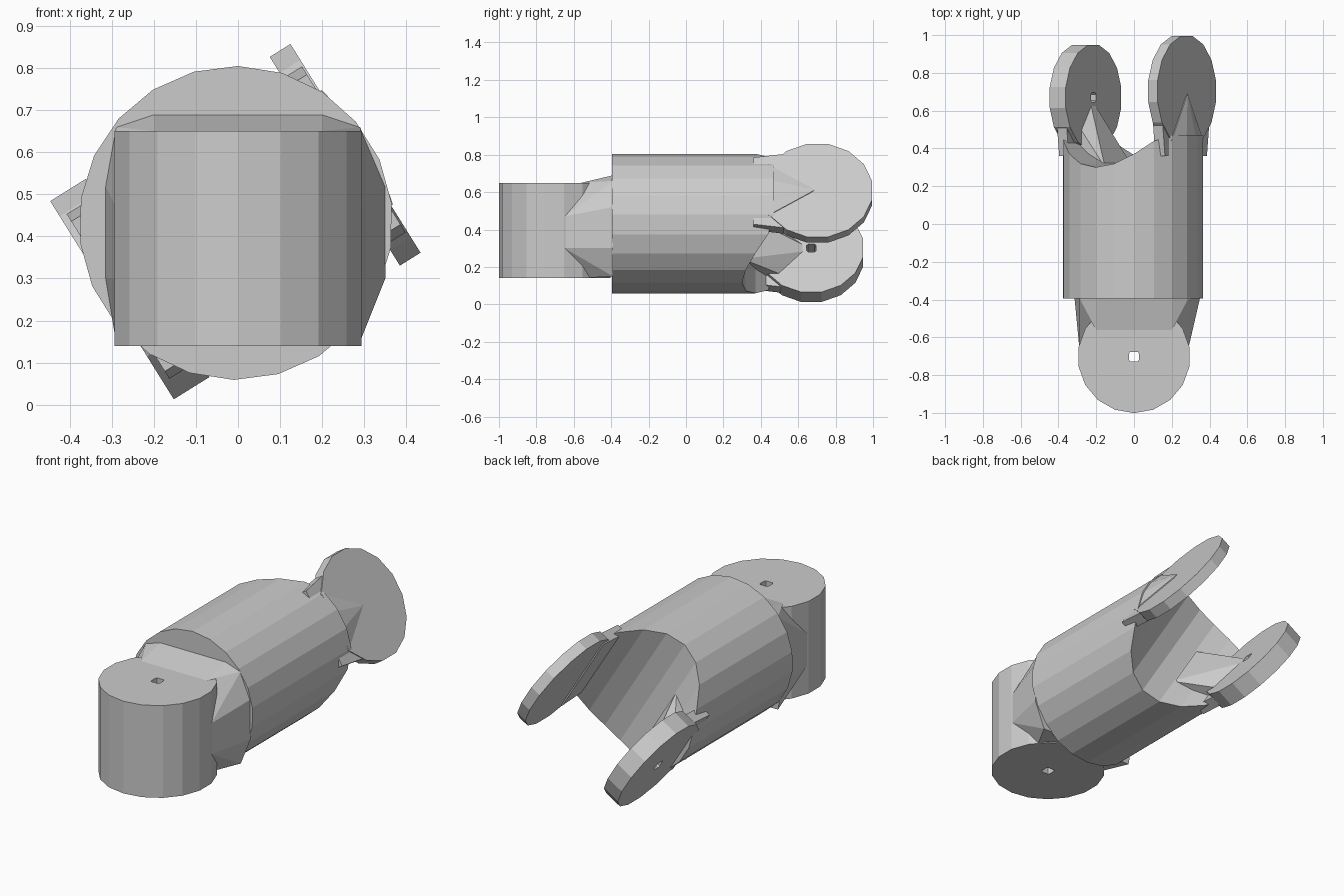
import bpy, bmesh, math
from mathutils import Vector

if "Cube" in bpy.data.objects:
    bpy.data.objects.remove(bpy.data.objects["Cube"])

grey = bpy.data.materials.new("light_grey")
grey.use_nodes = True
colour = (0.6, 0.6, 0.6, 1)
grey.diffuse_color = colour
grey.node_tree.nodes["Principled BSDF"].inputs["Base Color"].default_value = colour

# Tilted fork frame: pin axis, lug direction and centre of the body
PIN = Vector((0.85, 0, 0.53)).normalized()
SIDE = Vector((PIN.z, 0, -PIN.x))
BACK = Vector((0, 1, 0))
CENTRE = Vector((-0.005, 0, 0.432))


def fork(n, y, t):
    return CENTRE + PIN * n + BACK * y + SIDE * t


def finish(name, bm):
    bmesh.ops.recalc_face_normals(bm, faces=bm.faces)
    mesh = bpy.data.meshes.new(name)
    bm.to_mesh(mesh)
    bm.free()
    mesh.materials.append(grey)
    obj = bpy.data.objects.new(name, mesh)
    bpy.context.collection.objects.link(obj)
    return obj


def hull(name, points):
    bm = bmesh.new()
    for p in points:
        bm.verts.new(p)
    res = bmesh.ops.convex_hull(bm, input=bm.verts)
    loose = [v for v in bm.verts if not v.link_faces]
    bmesh.ops.delete(bm, geom=loose, context="VERTS")
    return finish(name, bm)


def disc(name, start, end, u, v, radius, sides, hole=0):
    """Faceted drum between two points, optionally with a square through hole."""
    bm = bmesh.new()
    angles = [2 * math.pi * (i + 0.5) / sides for i in range(sides)]

    def ring(c, square):
        out = []
        for a in angles:
            x, y = math.cos(a), math.sin(a)
            r = hole / max(abs(x), abs(y)) if square else radius
            out.append(bm.verts.new(c + u * x * r + v * y * r))
        return out

    rings = [ring(start, False), ring(end, False)]
    if hole:
        rings += [ring(end, True), ring(start, True)]
    else:
        for r in rings:
            bm.faces.new(r)
    pairs = list(zip(rings, rings[1:]))
    if hole:
        pairs.append((rings[-1], rings[0]))
    for a, b in pairs:
        for i in range(sides):
            j = (i + 1) % sides
            bm.faces.new((a[i], a[j], b[j], b[i]))
    return finish(name, bm)


# Main barrel, its rear end scooped into a channel between the lugs
def scoop(n):
    return 0.3 + 1.75 * n * n


bm = bmesh.new()
SIDES, R = 22, 0.373
front, rear = [], []
for i in range(SIDES):
    a = 2 * math.pi * (i + 0.5) / SIDES
    n, t = R * math.cos(a), R * math.sin(a)
    front.append(bm.verts.new(fork(n, -0.395, t)))
    rear.append(bm.verts.new(fork(n, min(scoop(n), 0.47), t)))
bm.faces.new(front)
for i in range(SIDES):
    j = (i + 1) % SIDES
    bm.faces.new((front[i], front[j], rear[j], rear[i]))
for i in range(SIDES // 2 - 1):
    bm.faces.new((rear[i], rear[i + 1], rear[-i - 2], rear[-i - 1]))
finish("barrel", bm)

# Upright front hub with its through hole
X, Y = Vector((1, 0, 0)), Vector((0, 1, 0))
disc("front_hub", Vector((0, -0.703, 0.14)), Vector((0, -0.703, 0.65)),
     X, Y, 0.298, 18, 0.026)

# Neck flaring from the hub to the barrel
points = []
for s in (-1, 1):
    flare = 0.35 if s > 0 else 0.315
    points += [(s * 0.29, -0.65, z) for z in (0.3, 0.47)]
    points += [(s * 0.2, -0.56, z) for z in (0.14, 0.65)]
    points += [(s * flare, -0.39, z) for z in (0.3, 0.52)]
    points += [(s * 0.29, -0.39, z) for z in (0.15, 0.66)]
    points += [(s * 0.2, -0.39, 0.69)]
hull("neck", points)

# Rear fork lugs
disc("right_lug", fork(-0.347, 0.67, 0), fork(-0.247, 0.67, 0),
     BACK, SIDE, 0.283, 16, 0.025)
disc("left_lug", fork(0.277, 0.703, 0), fork(0.335, 0.703, 0),
     BACK, SIDE, 0.298, 16)

# Webs joining the lugs to the barrel
hull("right_lug_web", [fork(-0.25, 0.63, -0.02), fork(-0.25, 0.63, 0.02)]
     + [fork(n, y, t) for t in (-0.12, 0.16)
        for n, y in ((-0.34, 0.3), (-0.25, 0.5), (-0.1, 0.3))])
hull("left_lug_web", [fork(0.34, 0.69, 0)]
     + [fork(n, 0.44, t) for t in (-0.16, 0.16) for n in (0.27, 0.34)]
     + [fork(0.365, 0.44, t) for t in (-0.05, 0.05)])
for name, n in (("right_lug_root", -0.3), ("left_lug_root", 0.3)):
    hull(name, [fork(n + d, y, s * t) for d in (-0.03, 0.03) for s in (-1, 1)
                for y, t in ((0.36, 0.21), (0.58, 0.24))])
